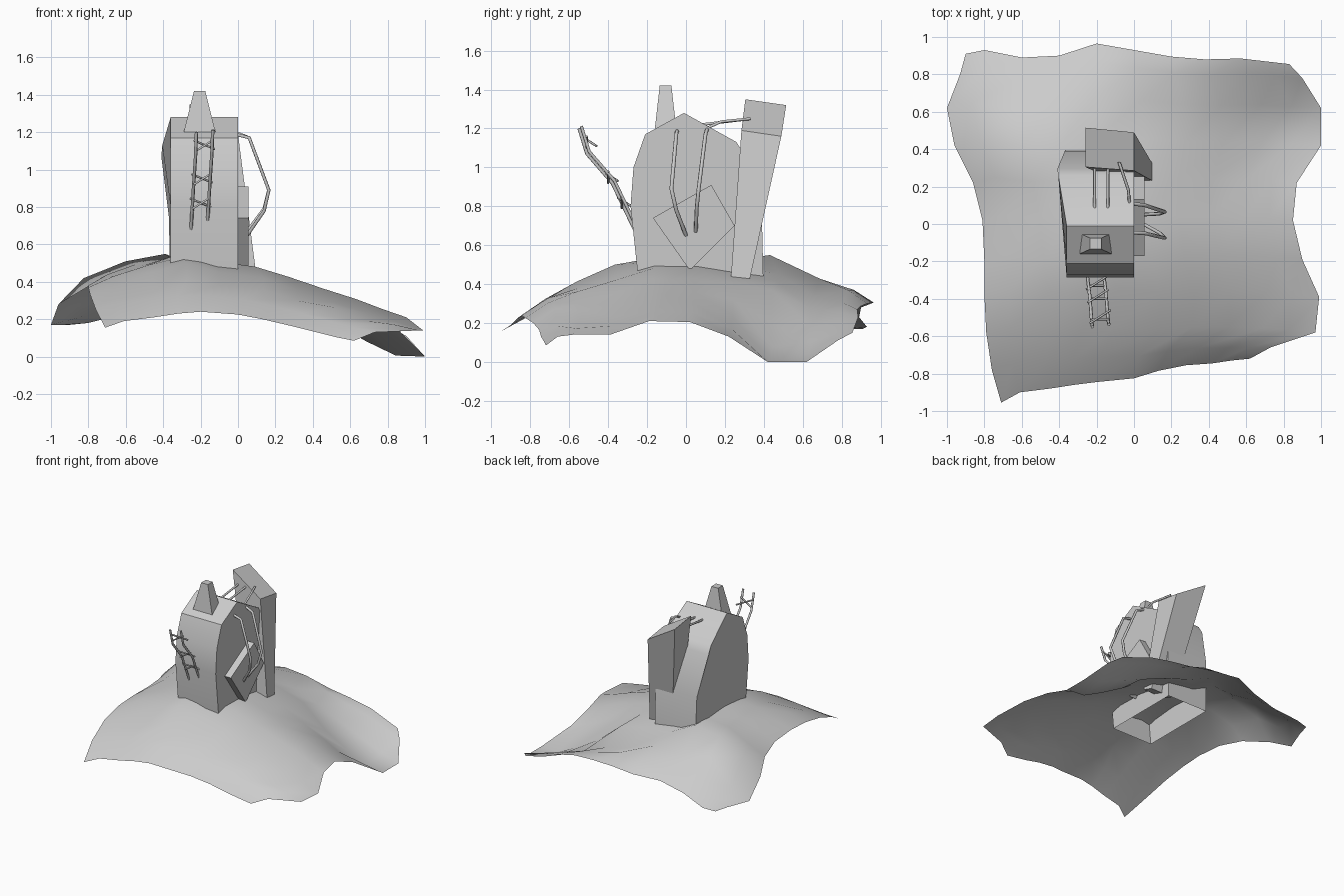
import bpy, math

if "Cube" in bpy.data.objects:
    bpy.data.objects.remove(bpy.data.objects["Cube"])


def make_mesh(name, verts, faces, smooth=None):
    """Mesh object, optionally smooth below the given angle in degrees."""
    me = bpy.data.meshes.new(name)
    me.from_pydata(verts, [], faces)
    me.update()
    ob = bpy.data.objects.new(name, me)
    bpy.context.collection.objects.link(ob)
    if smooth:
        bpy.ops.object.select_all(action='DESELECT')
        bpy.context.view_layer.objects.active = ob
        ob.select_set(True)
        bpy.ops.object.shade_smooth_by_angle(angle=math.radians(smooth))
    return ob


def loft(name, rings):
    """Join rings of equal length, bottom to top, and cap both ends."""
    n = len(rings[0])
    verts = [p for r in rings for p in r]
    faces = [(k * n + i, k * n + (i + 1) % n, (k + 1) * n + (i + 1) % n, (k + 1) * n + i)
             for k in range(len(rings) - 1) for i in range(n)]
    faces += [tuple(reversed(range(n))), tuple(range(len(verts) - n, len(verts)))]
    return make_mesh(name, verts, faces)


def rect(x0, x1, y0, y1, z):
    return [(x0, y0, z), (x1, y0, z), (x1, y1, z), (x0, y1, z)]


def rods(name, paths, radius):
    cu = bpy.data.curves.new(name, 'CURVE')
    cu.dimensions = '3D'
    cu.bevel_depth = radius
    cu.bevel_resolution = 1
    cu.use_fill_caps = True
    for path in paths:
        sp = cu.splines.new('POLY')
        sp.points.add(len(path) - 1)
        for p, co in zip(sp.points, path):
            p.co = (*co, 1)
    ob = bpy.data.objects.new(name, cu)
    bpy.context.collection.objects.link(ob)


# Ground hill: patch spanned by four irregular border lines
N = 10
W = N + 1
front = [(-.71, -.955, .155), (-.61, -.9, .19), (-.45, -.88, .21), (-.32, -.86, .23),
         (-.2, -.845, .24), (0, -.825, .225), (.13, -.785, .2), (.28, -.755, .165),
         (.42, -.745, .13), (.52, -.73, .105), (.62, -.72, .085)]
back = [(-.9, .91, .17), (-.8, .93, .18), (-.6, .89, .23), (-.4, .9, .28), (-.2, .965, .305),
        (0, .93, .3), (.2, .895, .285), (.38, .88, .27), (.57, .885, .23), (.7, .87, .19),
        (.83, .855, .15)]
left = [front[0], (-.76, -.78, .25), (-.79, -.58, .33), (-.8, -.38, .37), (-.8, -.2, .38),
        (-.81, .02, .37), (-.86, .22, .34), (-.96, .42, .28), (-1, .62, .17), (-.93, .8, .17),
        back[0]]
right = [front[N], (.73, -.66, .13), (.97, -.58, .14), (.99, -.39, .14), (.9, -.19, .21),
         (.85, .02, .205), (.87, .22, .13), (1, .42, 0), (1, .62, 0), (.9, .78, .11), back[N]]
# Spot heights (u, v, z) inside the patch
spots = [(.1, .5, .44), (.28, .38, .525), (.5, .37, .47), (.5, .5, .48), (.5, .6, .45),
         (.5, .7, .42), (.6, .7, .37), (.3, .7, .55), (.2, .7, .51), (.28, .29, .5),
         (.1, .7, .42), (.1, .3, .43), (.6, .5, .43), (.7, .5, .36), (.9, .5, .255),
         (.8, .5, .305), (.7, .3, .29), (.6, .2, .3), (.4, .8, .43), (.8, .7, .08),
         (.9, .7, .005), (.7, .7, .2), (.4, .2, .38), (.2, .2, .37), (.5, .85, .37),
         (.8, .2, .19), (.3, .52, .54), (.4, .9, .37), (.2, .8, .43)]


def at(line, t):
    i = min(int(t * N), N - 1)
    f = t * N - i
    return [a * (1 - f) + b * f for a, b in zip(line[i], line[i + 1])]


def base(u, v):
    """Coons blend of the four border lines."""
    a, b, c, d = at(front, u), at(back, u), at(left, v), at(right, v)
    return [(1 - v) * a[k] + v * b[k] + (1 - u) * c[k] + u * d[k]
            - (1 - u) * (1 - v) * front[0][k] - u * (1 - v) * front[N][k]
            - (1 - u) * v * back[0][k] - u * v * back[N][k] for k in range(3)]


# Spread the spot height corrections, fading to zero on the border
pins = [(u, v, z - base(u, v)[2]) for u, v, z in spots]
pins += [(t / N, e, 0) for t in range(W) for e in (0, 1)]
pins += [(e, t / N, 0) for t in range(1, N) for e in (0, 1)]
verts = []
for j in range(W):
    for i in range(W):
        x, y, z = base(i / N, j / N)
        if 0 < i < N and 0 < j < N:
            w = [1 / (math.hypot(i / N - u, j / N - v) + .015) ** 3 for u, v, _ in pins]
            z += sum(a * p[2] for a, p in zip(w, pins)) / sum(w)
        verts.append((x, y, max(z, 0)))
make_mesh("ground_hill", verts,
          [(j * W + i, j * W + i + 1, (j + 1) * W + i + 1, (j + 1) * W + i)
           for j in range(N) for i in range(N)], smooth=80)

# House body: side profile (y, z, left x), open at the bottom
profile = [(-.235, .33, -.36), (-.285, .8, -.36), (-.27, 1.0, -.36), (-.21, 1.17, -.36),
           (-.01, 1.28, -.36), (.26, 1.13, -.405), (.295, 1.07, -.41), (.39, .75, -.37),
           (.4, .33, -.36)]
n = len(profile)
verts = [(x, y, z) for y, z, x in profile] + [(0, y, z) for y, z, x in profile]
faces = [(i, i + n, i + 1 + n, i + 1) for i in range(n - 1)]
faces += [tuple(range(n)), tuple(reversed(range(n, 2 * n)))]
make_mesh("house_body", verts, faces, smooth=40)

# Tapered chimney
loft("chimney", [rect(-.29, -.12, -.16, -.05, 1.2), rect(-.235, -.175, -.135, -.075, 1.42)])

# Leaning tower behind the house, its roof sloping down to the right
loft("leaning_tower", [
    [(-.1, .23, .42), (.1, .23, .42), (.1, .32, .39), (-.1, .32, .39)],
    [(-.26, .305, 1.35), (0, .285, 1.19), (0, .49, 1.16), (-.26, .515, 1.32)]])

# Tilted side box
diamond = [(.02, .47), (.25, .7), (.13, .91), (-.17, .74)]
loft("side_box", [[(x, y, z) for y, z in diamond] for x in (-.03, .055)])

# Bent ladder at the front
spine = [(-.55, 1.2, 0), (-.51, 1.07, -.005), (-.38, .92, -.015), (-.26, .67, -.03)]
rods("ladder_rails", [[(x + dx, y + off, z + off) for y, z, dx in spine]
                      for x, off in ((-.222, 0), (-.135, .012))], .009)
rungs = []
for y, z, dx in ((-.5, 1.13, 0), (-.39, .95, -.012), (-.32, .82, -.02)):
    rungs.append([(-.235 + dx, y - .03, z + .025), (-.125 + dx, y + .04, z - .02)])
    rungs.append([(-.225 + dx, y - .01, z - .03), (-.13 + dx, y - .01, z + .03)])
rods("ladder_rungs", rungs, .006)

# Side rails bowing out from the right wall
rods("side_rails", [
    [(-.02, -.045, 1.19), (.06, -.05, 1.17), (.165, -.075, .89), (.14, -.05, .78), (.05, 0, .65)],
    [(-.02, .11, 1.2), (.06, .1, 1.17), (.165, .065, .89), (.14, .055, .79), (.05, .05, .67)]],
    .01)

# Struts from roof to tower
rods("roof_struts", [[(x, .08, 1.22), (x, .33, 1.25)] for x in (-.21, -.14)]
     + [[(-.02, .06, 1.18), (-.03, .18, 1.235), (-.08, .33, 1.25)]], .008)
